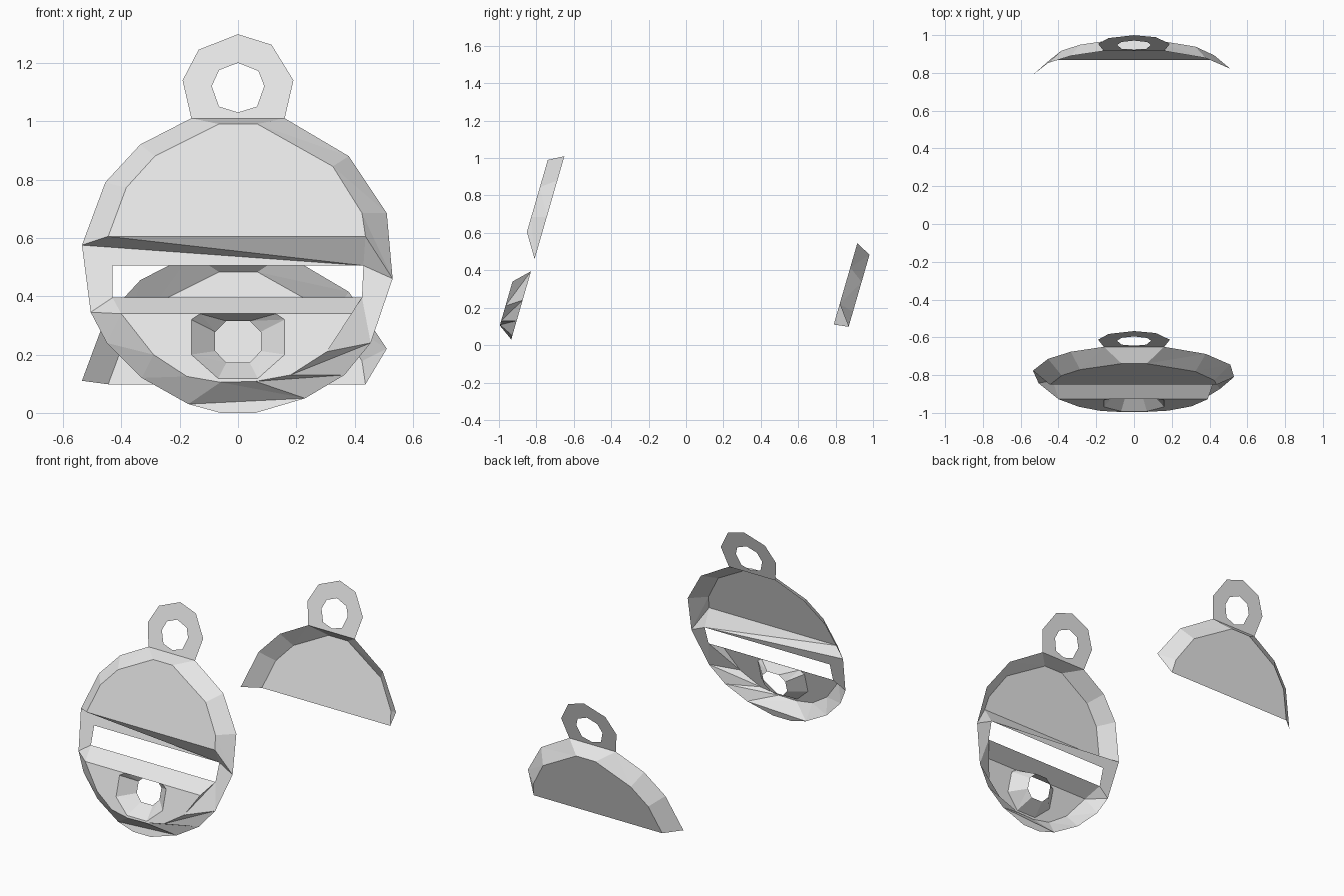
import bpy, bmesh

if "Cube" in bpy.data.objects:
    bpy.data.objects.remove(bpy.data.objects["Cube"])

SLOPE = 3.45      # lean of every sheet (rise over run)
DEPTH = 0.083     # distance between rear and raised sheets

grey = bpy.data.materials.new("light grey")
grey.diffuse_color = (0.8, 0.8, 0.8, 1)
grey.use_nodes = True
grey.node_tree.nodes["Principled BSDF"].inputs["Base Color"].default_value = grey.diffuse_color


def front(x, z, raised=0):
    """Point on the leaning front shell."""
    return (x, -0.943 + z / SLOPE - raised * DEPTH, z)


def rear(x, z, raised=0):
    """Point on the separate rear shell, raised away from the front."""
    z -= 0.507 if raised else 0.465
    return (x, 0.79 + (z - 0.11) / SLOPE + raised * DEPTH, z)


def finish(name, bm, facing):
    bmesh.ops.remove_doubles(bm, verts=bm.verts, dist=0.0005)
    bmesh.ops.recalc_face_normals(bm, faces=bm.faces)
    if sum(f.normal.y * f.calc_area() for f in bm.faces) * facing < 0:
        bmesh.ops.reverse_faces(bm, faces=bm.faces)
    mesh = bpy.data.meshes.new(name)
    bm.to_mesh(mesh)
    bm.free()
    mesh.materials.append(grey)
    ob = bpy.data.objects.new(name, mesh)
    bpy.context.collection.objects.link(ob)


def sheet(name, place, loops, raised, facing):
    """Flat sheet from an outline and optional hole loops."""
    bm = bmesh.new()
    edges = []
    for loop in loops:
        vs = [bm.verts.new(place(x, z, raised)) for x, z in loop]
        edges += [bm.edges.new((vs[i - 1], vs[i])) for i in range(len(vs))]
    bmesh.ops.triangle_fill(bm, use_beauty=True, edges=edges)
    bmesh.ops.dissolve_limit(bm, angle_limit=0.01, verts=bm.verts, edges=bm.edges)
    finish(name, bm, facing)


def faces(name, polys, facing):
    """Surface from a few polygons."""
    bm = bmesh.new()
    for poly in polys:
        bm.faces.new([bm.verts.new(p) for p in poly])
    finish(name, bm, facing)


def band(name, place, outer, inner, facing, closed=False):
    """Sloping strip between a rear outline and a raised outline."""
    o = [place(x, z, 0) for x, z in outer]
    i = [place(x, z, 1) for x, z in inner]
    n = len(i)
    polys = []
    for k in range(n if closed else n - 1):
        j = (k + 1) % n
        if j < len(o):
            polys += [(o[k], o[j], i[k]), (o[j], i[j], i[k])]
        else:                       # tapered end
            polys.append((o[k], i[j], i[k]))
    faces(name, polys, facing)


# Outlines as (x, z)
dome_outer = [(-.535, .575), (-.455, .79), (-.335, .92), (-.16, 1.01),
              (.16, 1.01), (.38, .88), (.51, .685), (.53, .46)]
dome_inner = [(-.445, .605), (-.383, .772), (-.285, .88), (-.065, .99),
              (.067, .99), (.325, .845), (.425, .685), (.437, .605)]
jaw_outer = [(-.505, .345), (-.45, .24), (-.33, .12), (-.17, .03),
             (.23, .05), (.365, .13), (.455, .24), (.425, .395)]
jaw_inner = [(-.40, .34), (-.29, .20), (-.175, .125), (-.06, .105),
             (.06, .108), (.18, .13), (.305, .21), (.39, .34)]
tab = [(-.16, 1.01), (-.19, 1.14), (-.135, 1.245), (0, 1.298),
       (.115, 1.262), (.19, 1.14), (.16, 1.01)]
tab_hole = [(0, 1.2), (.07, 1.172), (.09, 1.12), (.065, 1.05),
            (0, 1.03), (-.065, 1.05), (-.09, 1.12), (-.065, 1.175)]
recess = [(-.13, .34), (-.16, .32), (-.16, .20), (-.068, .118),
          (.068, .118), (.16, .20), (.16, .32), (.13, .34)]
recess_hole = [(-.04, .315), (-.078, .278), (-.078, .212), (-.04, .172),
               (.04, .172), (.078, .212), (.078, .278), (.04, .315)]

# Domed upper plates, rims and hanging tabs, on both shells
for label, place, side in (("front", front, -1), ("rear", rear, 1)):
    rim = dome_outer if side < 0 else dome_outer[:-1]
    sheet(label + "_dome_plate", place, [dome_inner], 1, side)
    band(label + "_dome_rim", place, rim, dome_inner, side)
    sheet(label + "_tab", place, [tab, tab_hole], 0, side)

# Lower plate, notched for the round recess
sheet("jaw_plate", front, [[jaw_inner[0]] + recess + jaw_inner[:0:-1]], 1, -1)
band("jaw_rim", front, jaw_outer, jaw_inner, -1)
sheet("chin_flap", front, [[(-.17, .03), (-.06, 0), (.06, 0), (.23, .05)]], 0, -1)

# Funnel leading to the open hole
band("recess_funnel", front, recess_hole, recess, -1, closed=True)

# Slot plate, overhanging brow and lower ledge
left, right = front(-.535, .575), front(.53, .46)
low_left, low_right = front(-.505, .345), front(.455, .24)
slot_tl, slot_tr = front(-.43, .505), front(.43, .505)
slot_bl, slot_br = front(-.43, .395), front(.425, .395)
brow_l, brow_r = front(-.445, .605, 1), front(.437, .605, 1)
ledge_l, ledge_r = front(-.40, .34, 1), front(.39, .34, 1)
faces("slot_plate", [(left, low_left, slot_bl, slot_tl), (left, slot_tl, slot_tr),
                     (slot_tr, slot_br, low_right, right)], -1)
faces("brow", [(brow_l, left, slot_tr), (brow_l, slot_tr, brow_r),
               (brow_r, slot_tr, right)], -1)
faces("ledge", [(slot_bl, ledge_r, slot_br), (slot_bl, ledge_l, ledge_r),
                (slot_bl, low_left, ledge_l)], -1)
